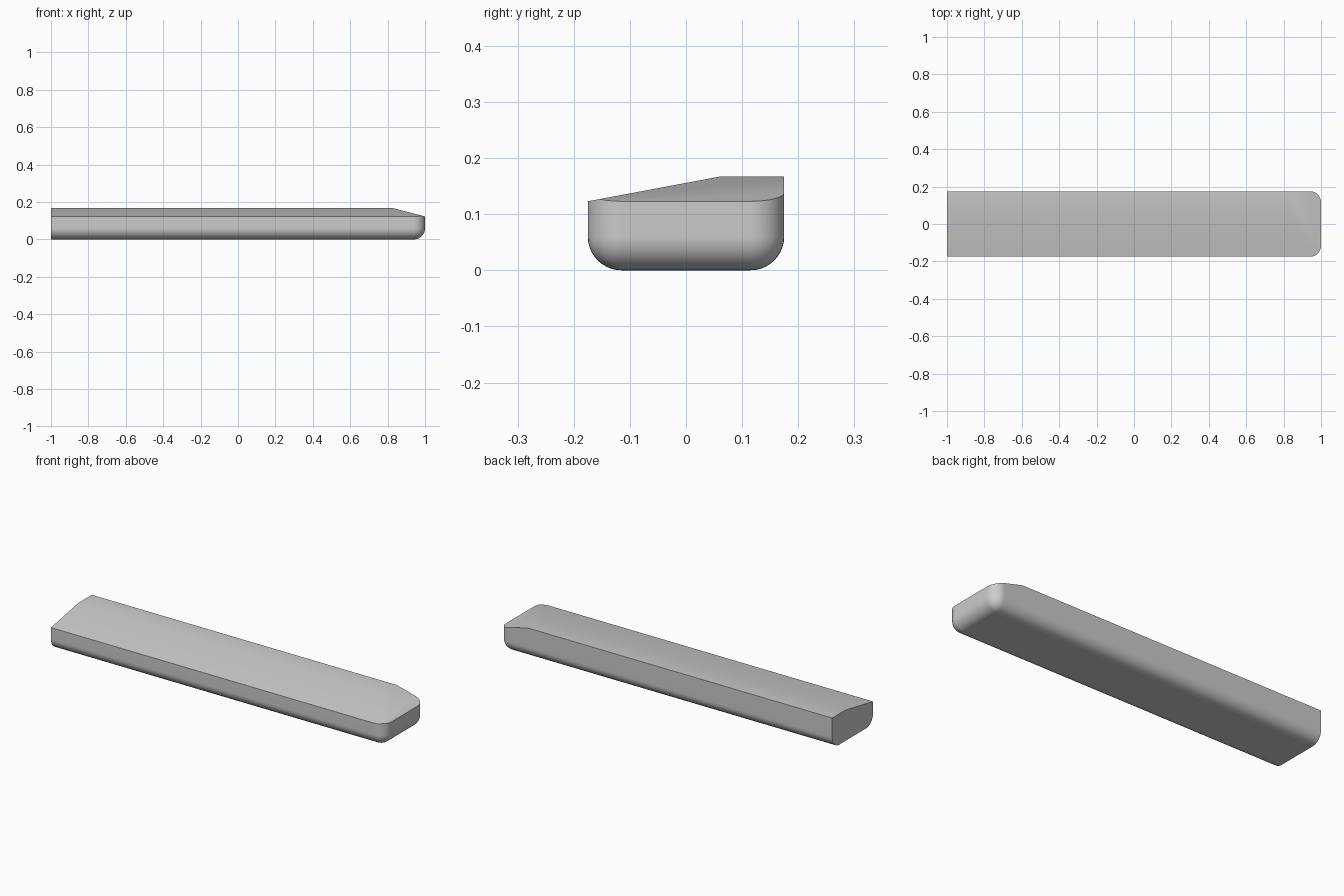
import bpy, bmesh
from mathutils import Vector

cube = bpy.data.objects.get("Cube")
if cube:
    bpy.data.objects.remove(cube, do_unlink=True)

HALF_W, HEIGHT, RIM, RADIUS = 0.175, 0.167, 0.123, 0.06

# Plain grey material
grey = bpy.data.materials.new("light grey")
grey.use_nodes = True
colour = (0.6, 0.6, 0.6, 1)
grey.diffuse_color = colour
grey.node_tree.nodes["Principled BSDF"].inputs["Base Color"].default_value = colour

# Block
bm = bmesh.new()
bmesh.ops.create_cube(bm, size=1)
for v in bm.verts:
    v.co = Vector((v.co.x * 2, v.co.y * 2 * HALF_W, (v.co.z + 0.5) * HEIGHT))


def is_rounded(edge):
    mid = (edge.verts[0].co + edge.verts[1].co) / 2
    upright_at_right = mid.x > 0.9 and abs(mid.y) > 0.1
    bottom = mid.z < 0.01 and mid.x > -0.9
    return bottom and not (mid.x > 0.9 and abs(mid.y) > 0.1) or \
        (upright_at_right and 0.01 < mid.z < HEIGHT - 0.01)


# Rounded underside and rounded upright corners at one end
bmesh.ops.bevel(bm, geom=[e for e in bm.edges if is_rounded(e)], offset=RADIUS,
                offset_type='OFFSET', segments=10, profile=0.5,
                affect='EDGES', clamp_overlap=True)


def slice_top(point, normal):
    """Cut away everything on the normal's side and close the hole."""
    cut = bmesh.ops.bisect_plane(bm, geom=bm.verts[:] + bm.edges[:] + bm.faces[:],
                                 dist=1e-6, plane_co=point, plane_no=normal,
                                 clear_outer=True)
    rim = [e for e in cut["geom_cut"] if isinstance(e, bmesh.types.BMEdge)]
    bmesh.ops.contextual_create(bm, geom=rim)


# Long front slope, then the short slope at the rounded end
rise = HEIGHT - RIM
slice_top((0, -HALF_W, RIM), Vector((0, -rise, HALF_W + 0.06)).normalized())
slice_top((1, 0, RIM), Vector((rise, 0, 0.17)).normalized())
bmesh.ops.recalc_face_normals(bm, faces=bm.faces[:])

mesh = bpy.data.meshes.new("long_block")
bm.to_mesh(mesh)
bm.free()
mesh.materials.append(grey)
block = bpy.data.objects.new("long_block", mesh)
bpy.context.collection.objects.link(block)

# Smooth shading with crisp rim
bpy.ops.object.select_all(action='DESELECT')
block.select_set(True)
bpy.context.view_layer.objects.active = block
bpy.ops.object.shade_smooth_by_angle(angle=0.6)
weighted = block.modifiers.new("even_shading", 'WEIGHTED_NORMAL')
weighted.keep_sharp = True
